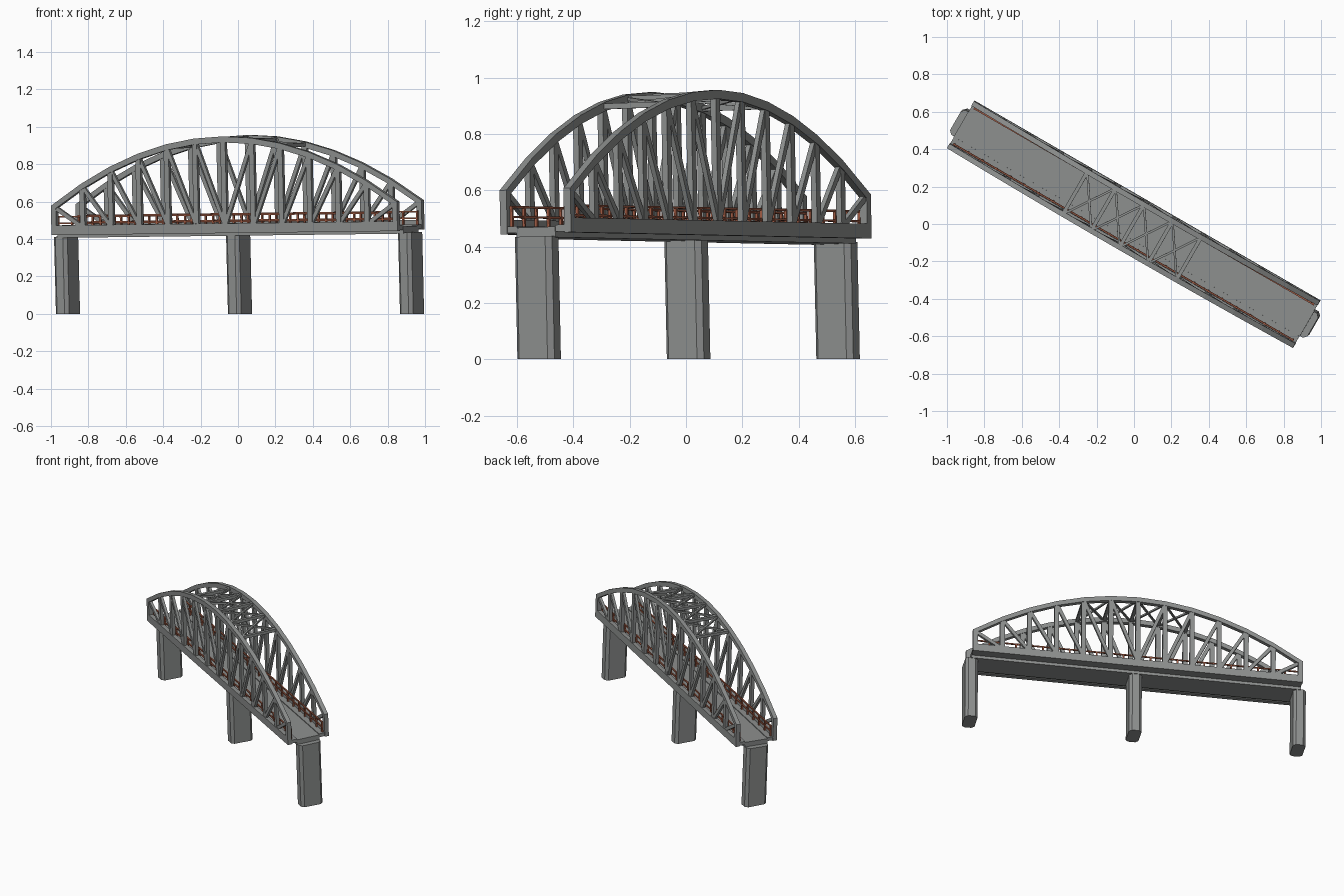
import bpy, bmesh, math
from mathutils import Vector

if "Cube" in bpy.data.objects:
    bpy.data.objects.remove(bpy.data.objects["Cube"])

# Bridge frame: u along the deck, v across, w up; turned -30 degrees and tilted a little
A, B, PIV = 0.0105, 0.03, 0.45
D = Vector((math.cos(math.radians(30)), -0.5, 0))
N = Vector((0.5, math.cos(math.radians(30)), 0))
Z = Vector((0, 0, 1))
U, V, W = D + A * Z, N + B * Z, Z - A * D - B * N


def place(p):
    return p[0] * U + p[1] * V + (p[2] - PIV) * W + PIV * Z


def material(name, col):
    m = bpy.data.materials.new(name)
    m.diffuse_color = (*col, 1)
    m.use_nodes = True
    m.node_tree.nodes["Principled BSDF"].inputs["Base Color"].default_value = m.diffuse_color
    return m


GREY = material("steel_grey", (0.27, 0.28, 0.275))
RUST = material("rust_orange", (0.37, 0.11, 0.06))

HALF = 1.068      # half length
TV = 0.131        # truss centre line
TW = 0.028        # truss chord width
PANELS = 12
NODES = [-1.053 + 2.106 * i / PANELS for i in range(PANELS + 1)]


def arch(u):
    """centre height of the top chord"""
    return 0.587 + 0.35 * (1 - (u / 1.053) ** 2)


def finish(bm, name, mat, grounded=False):
    for v in bm.verts:
        low = v.co.z < 0.001
        v.co = place(v.co)
        if grounded and low:
            v.co.z = 0
    bmesh.ops.recalc_face_normals(bm, faces=bm.faces)
    me = bpy.data.meshes.new(name)
    bm.to_mesh(me)
    bm.free()
    me.materials.append(mat)
    ob = bpy.data.objects.new(name, me)
    bpy.context.collection.objects.link(ob)
    return ob


def loft(bm, rings):
    """closed skin over a list of equal rings of points"""
    vs = [[bm.verts.new(p) for p in r] for r in rings]
    n = len(vs[0])
    for a, b in zip(vs, vs[1:]):
        for i in range(n):
            bm.faces.new((a[i], a[(i + 1) % n], b[(i + 1) % n], b[i]))
    bm.faces.new(vs[0])
    bm.faces.new(vs[-1][::-1])


def box(bm, u0, u1, v0, v1, w0, w1):
    loft(bm, [[(u, v0, w0), (u, v1, w0), (u, v1, w1), (u, v0, w1)] for u in (u0, u1)])


def beam(bm, p, q, side, sx, sy):
    """bar from p to q; sx is its size along side, sy across"""
    p, q = Vector(p), Vector(q)
    t = (q - p).normalized()
    s = Vector(side)
    s = (s - t * s.dot(t)).normalized() * sx / 2
    o = t.cross(s).normalized() * sy / 2
    loft(bm, [[c + s + o, c - s + o, c - s - o, c + s - o] for c in (p, q)])


for sgn, label in ((-1, "front"), (1, "back")):
    v = sgn * TV
    # bottom girder
    bm = bmesh.new()
    box(bm, -HALF, HALF, v - TW / 2, v + TW / 2, 0.436, 0.488)
    finish(bm, label + "_girder", GREY)

    # arched top chord
    bm = bmesh.new()
    h = 0.016
    us = [-HALF] + NODES[1:-1] + [HALF]
    loft(bm, [[(u, v - TW / 2, arch(u) - h), (u, v + TW / 2, arch(u) - h),
               (u, v + TW / 2, arch(u) + h), (u, v - TW / 2, arch(u) + h)] for u in us])
    finish(bm, label + "_arch_chord", GREY)

    # verticals, with heavier end posts
    bm = bmesh.new()
    for i, u in enumerate(NODES):
        end = i in (0, PANELS)
        hu, hv = (0.015, TW / 2) if end else (0.015, 0.011)
        box(bm, u - hu, u + hu, v - hv, v + hv, 0.47, arch(u))
    finish(bm, label + "_truss_posts", GREY)

    # diagonals falling toward mid span
    bm = bmesh.new()
    for i in range(PANELS):
        a, b = NODES[i], NODES[i + 1]
        if i >= PANELS // 2:
            a, b = b, a
        beam(bm, (a, v, arch(a)), (b, v, 0.475), (0, 1, 0), 0.018, 0.022)
    finish(bm, label + "_truss_diagonals", GREY)

    # hand rail
    bm = bmesh.new()
    r = sgn * 0.11
    for w in (0.533, 0.498):
        box(bm, -1.05, 1.05, r - 0.004, r + 0.004, w - 0.004, w + 0.004)
    n = PANELS * 2
    for i in range(n + 1):
        u = -1.045 + 2.09 * i / n
        box(bm, u - 0.005, u + 0.005, r - 0.005, r + 0.005, 0.455, 0.535)
    finish(bm, label + "_railing", RUST)

    # walkway
    bm = bmesh.new()
    box(bm, -HALF + 0.002, HALF - 0.002, sgn * 0.078, sgn * 0.12, 0.44, 0.464)
    finish(bm, label + "_walkway", GREY)

# road slab between the walkways, hanging slightly below the girders
bm = bmesh.new()
box(bm, -HALF, HALF, -0.08, 0.08, 0.42, 0.458)
finish(bm, "road_deck", GREY)

# overhead bracing across the middle four panels
bm = bmesh.new()
top = NODES[4:9]
for u in top:
    beam(bm, (u, -TV, arch(u)), (u, TV, arch(u)), (1, 0, 0), 0.02, 0.02)
for a, b in zip(top, top[1:]):
    for s in (-1, 1):
        beam(bm, (a, s * TV, arch(a)), (b, -s * TV, arch(b)), (0, 0, 1), 0.012, 0.012)
finish(bm, "overhead_bracing", GREY)

# piers with chamfered corners
L, Wd, c = 0.076, 0.041, 0.018
section = [(Wd, L - c), (Wd - c, L), (c - Wd, L), (-Wd, L - c),
           (-Wd, c - L), (c - Wd, -L), (Wd - c, -L), (Wd, c - L)]
for name, u0 in (("left_pier", -1.062), ("middle_pier", 0), ("right_pier", 1.062)):
    bm = bmesh.new()
    loft(bm, [[(u0 + a, b, w) for a, b in section] for w in (0, 0.425)])
    finish(bm, name, GREY, True)
